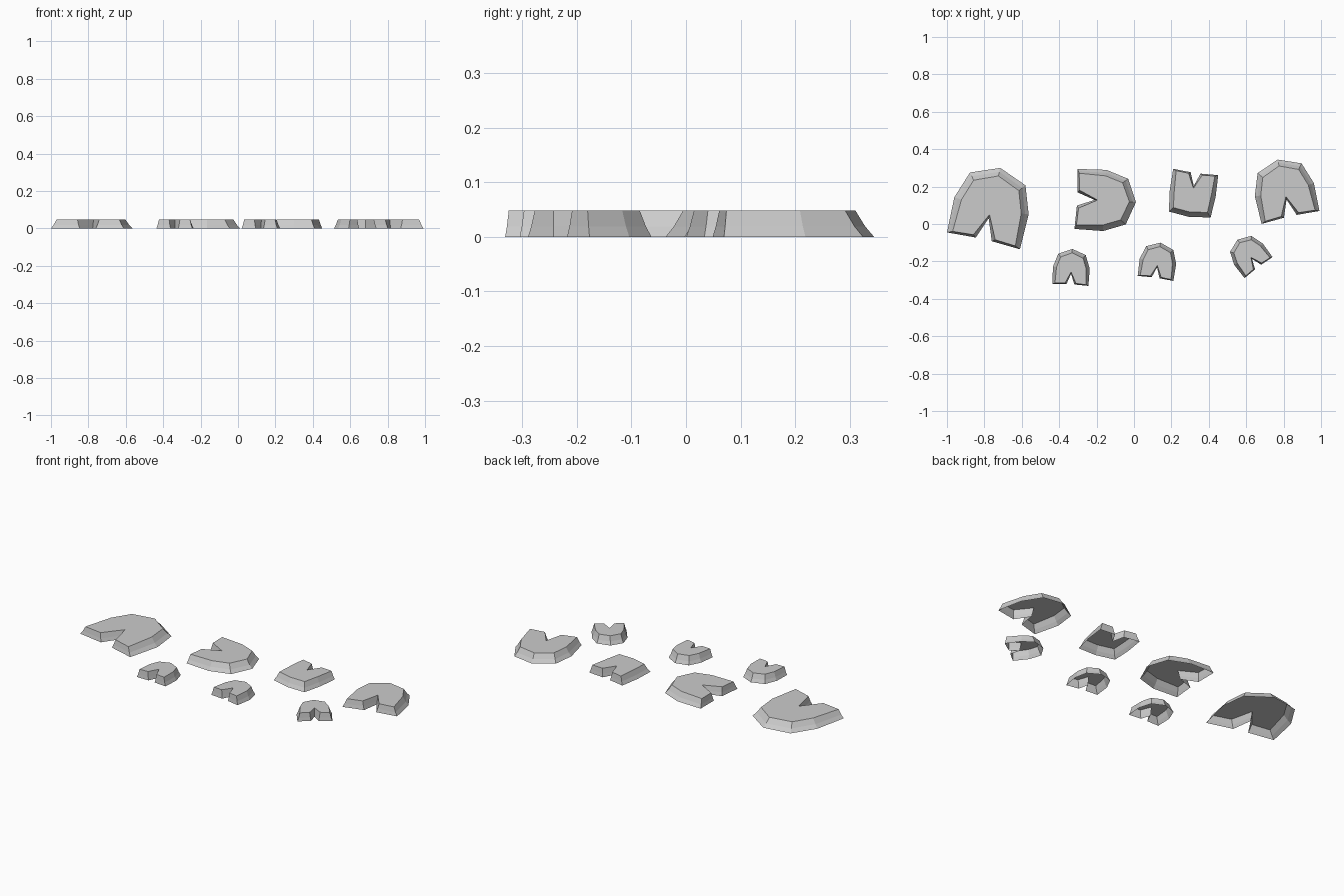
import bpy
import bmesh
from math import radians
from mathutils import Matrix, Vector

if "Cube" in bpy.data.objects:
    bpy.data.objects.remove(bpy.data.objects["Cube"], do_unlink=True)

stone = bpy.data.materials.new("light_grey_stone")
stone.use_nodes = True
grey = (0.6, 0.6, 0.6, 1.0)
stone.diffuse_color = grey
stone.node_tree.nodes["Principled BSDF"].inputs["Base Color"].default_value = grey

HEIGHT = 0.048

# Right half of a unit slab: notch apex, notch mouth, leg corner, side, shoulder, tip
FOOT = [(0, .31), (.11, .02), (.5, 0), (.51, .48), (.38, .85), (0, 1)]
CROWN = [(0, .36), (.15, .05), (.43, .03), (.41, .47), (.31, .76), (0, .89)]
SHOULDER = 4


def outline(half, squareness):
    """Mirror a half outline into a full counter-clockwise loop."""
    points = [Vector(p) for p in half]
    points[SHOULDER].x *= 1 + squareness
    points[SHOULDER].y *= 1 + squareness / 2
    mirrored = [Vector((-p.x, p.y)) for p in reversed(points[1:-1])]
    return points + mirrored


def add_slab(name, location, size, angle, squareness=0.0):
    """Notched slab: flat top, two-step flared wall, open underneath."""
    foot = outline(FOOT, squareness)
    crown = outline(CROWN, squareness)
    middle = [f.lerp(c, 0.48) for f, c in zip(foot, crown)]

    bm = bmesh.new()
    rings = []
    for loop, z in ((foot, 0), (middle, HEIGHT * 0.4), (crown, HEIGHT)):
        rings.append([bm.verts.new((p.x * size, p.y * size, z)) for p in loop])

    # Flared walls
    count = len(foot)
    for lower, upper in zip(rings, rings[1:]):
        for i in range(count):
            j = (i + 1) % count
            bm.faces.new((lower[i], lower[j], upper[j], upper[i]))

    # Flat top
    bm.faces.new(rings[-1])

    bm.transform(Matrix.Rotation(radians(angle), 4, "Z"))
    mesh = bpy.data.meshes.new(name)
    bm.to_mesh(mesh)
    bm.free()
    mesh.materials.append(stone)
    slab = bpy.data.objects.new(name, mesh)
    slab.location = (*location, 0)
    bpy.context.collection.objects.link(slab)


# Large slabs in the back row
add_slab("large_slab_right", (-.805, -.09), .40, -13)
add_slab("large_slab_middle_right", (-.31, .134), .321, -93)
add_slab("square_slab_middle_left", (.33, .278), .243, 172, squareness=.22)
add_slab("large_slab_left", (.837, .035), .317, 12.6)

# Small slabs in the front row
add_slab("small_slab_right", (-.34, -.326), .193, -3)
add_slab("small_slab_middle", (.115, -.291), .193, -8)
add_slab("small_slab_left", (.666, -.233), .187, 37)
